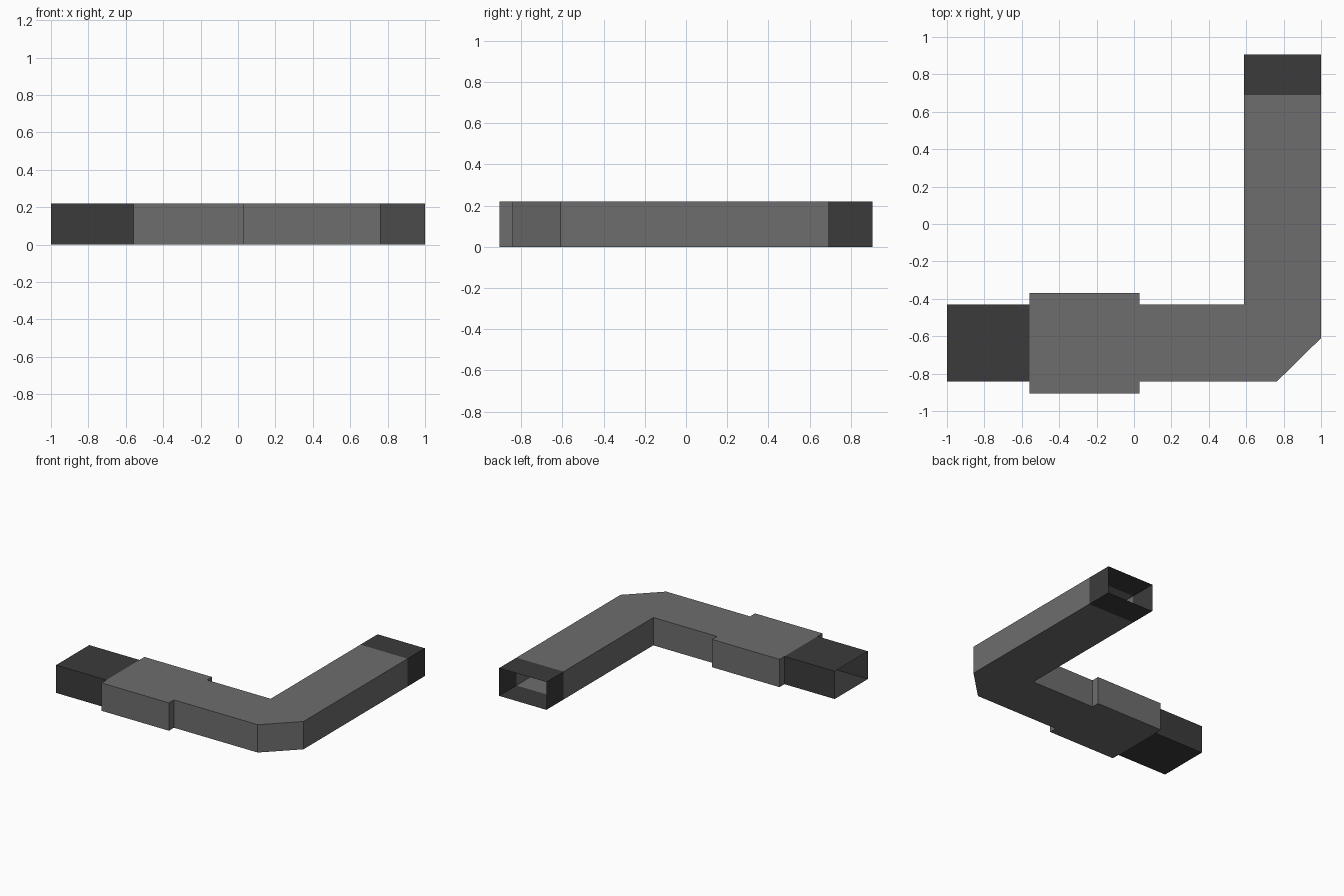
import bpy
import bmesh

if "Cube" in bpy.data.objects:
    bpy.data.objects.remove(bpy.data.objects["Cube"])

HEIGHT = 0.22


def material(name, value):
    mat = bpy.data.materials.new(name)
    mat.diffuse_color = (value, value, value, 1.0)
    mat.use_nodes = True
    mat.node_tree.nodes["Principled BSDF"].inputs["Base Color"].default_value = mat.diffuse_color
    return mat


grey = material("mid grey", 0.155)
dark = material("dark grey", 0.044)


def duct(name, outline, open_edges, mat):
    """Thin-walled duct from a counter-clockwise plan; open_edges get no wall."""
    bm = bmesh.new()
    low = [bm.verts.new((x, y, 0.0)) for x, y in outline]
    top = [bm.verts.new((x, y, HEIGHT)) for x, y in outline]
    bm.faces.new(top)
    bm.faces.new(low[::-1])
    n = len(outline)
    for i in range(n):
        if i not in open_edges:
            j = (i + 1) % n
            bm.faces.new((low[i], low[j], top[j], top[i]))
    mesh = bpy.data.meshes.new(name)
    bm.to_mesh(mesh)
    bm.free()
    mesh.materials.append(mat)
    obj = bpy.data.objects.new(name, mesh)
    bpy.context.collection.objects.link(obj)
    return obj


# Plan limits of the two arms
Y0, Y1 = -0.843, -0.43      # arm running along x
X0, X1 = 0.587, 1.0         # arm running along y
BX0, BX1 = -0.56, 0.03      # wide collar
BY0, BY1 = -0.905, -0.368
END_Y = 0.69                # start of the rear sleeve

# Main duct: collar, chamfered elbow and rear arm, open at both ends
duct("elbow_duct", [
    (BX0, Y0), (BX0, BY0), (BX1, BY0), (BX1, Y0),
    (0.763, Y0), (X1, -0.61),
    (X1, END_Y), (X0, END_Y),
    (X0, Y1), (BX1, Y1), (BX1, BY1), (BX0, BY1), (BX0, Y1),
], {6, 12}, grey)

# Dark open sleeves at the two ends
duct("left_sleeve", [(-1.0, Y0), (BX0, Y0), (BX0, Y1), (-1.0, Y1)], {1, 3}, dark)
duct("rear_sleeve", [(X0, END_Y), (X1, END_Y), (X1, 0.905), (X0, 0.905)], {0, 2}, dark)
